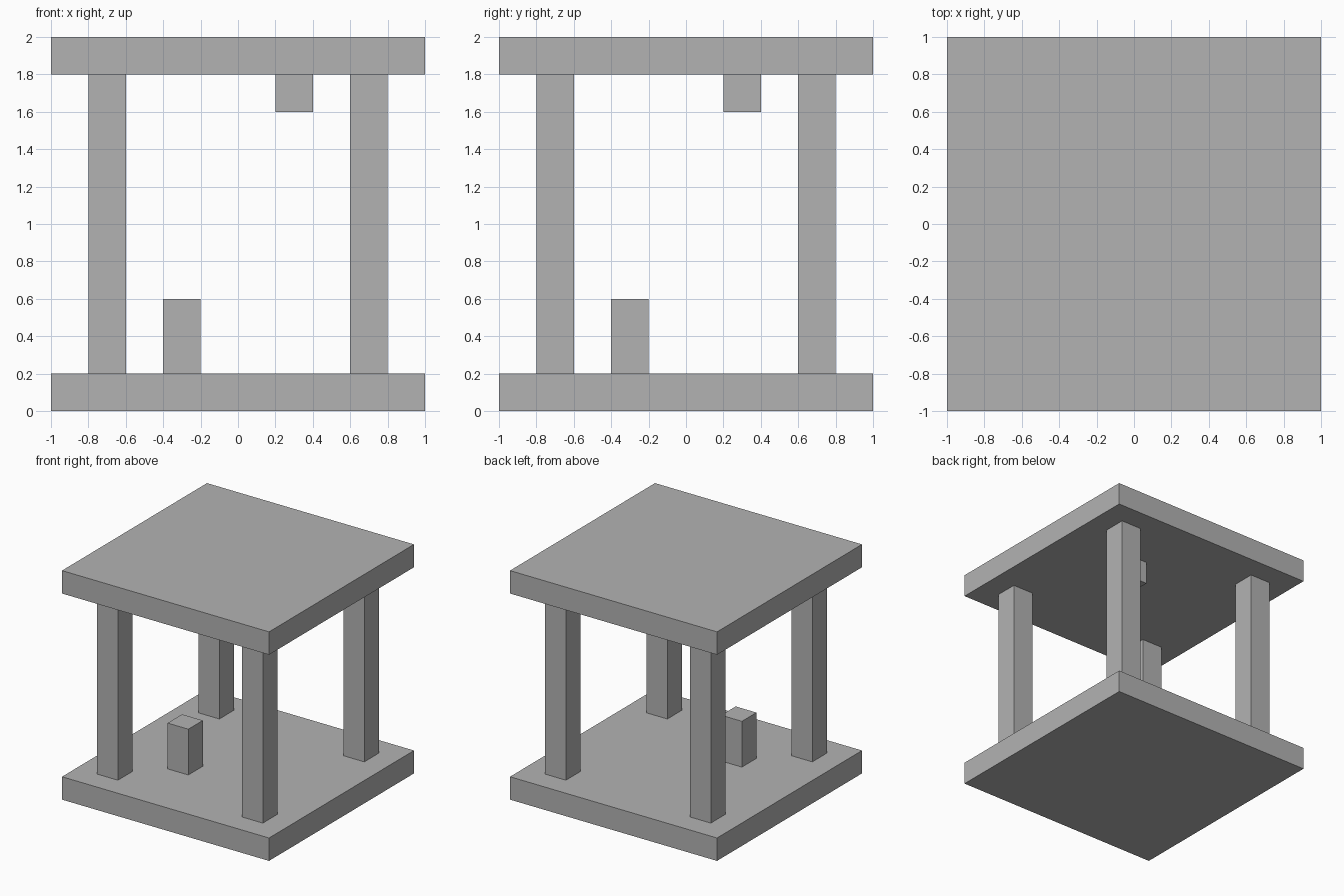
import bpy

if "Cube" in bpy.data.objects:
    bpy.data.objects.remove(bpy.data.objects["Cube"])

# Dark grey for the whole model
grey = bpy.data.materials.new("dark_grey")
grey.diffuse_color = (0.45, 0.45, 0.45, 1)
grey.use_nodes = True
grey.node_tree.nodes["Principled BSDF"].inputs["Base Color"].default_value = grey.diffuse_color


def box(name, lo, hi):
    """Axis-aligned box between two corners."""
    centre = [(a + b) / 2 for a, b in zip(lo, hi)]
    bpy.ops.mesh.primitive_cube_add(size=1, location=centre)
    obj = bpy.context.object
    obj.name = name
    obj.scale = [b - a for a, b in zip(lo, hi)]
    bpy.ops.object.transform_apply(location=False, rotation=False, scale=True)
    obj.data.materials.append(grey)
    return obj


# Base and roof slabs
box("floor_slab", (-1, -1, 0), (1, 1, 0.2))
box("roof_slab", (-1, -1, 1.8), (1, 1, 2))

# Four corner pillars
for x, side in ((-0.7, "left"), (0.7, "right")):
    for y, end in ((-0.7, "front"), (0.7, "back")):
        box(f"{end}_{side}_pillar", (x - 0.1, y - 0.1, 0.2), (x + 0.1, y + 0.1, 1.8))

# Short post on the floor and block hanging from the roof
box("floor_post", (-0.4, -0.4, 0.2), (-0.2, -0.2, 0.6))
box("hanging_block", (0.2, 0.2, 1.6), (0.4, 0.4, 1.8))
